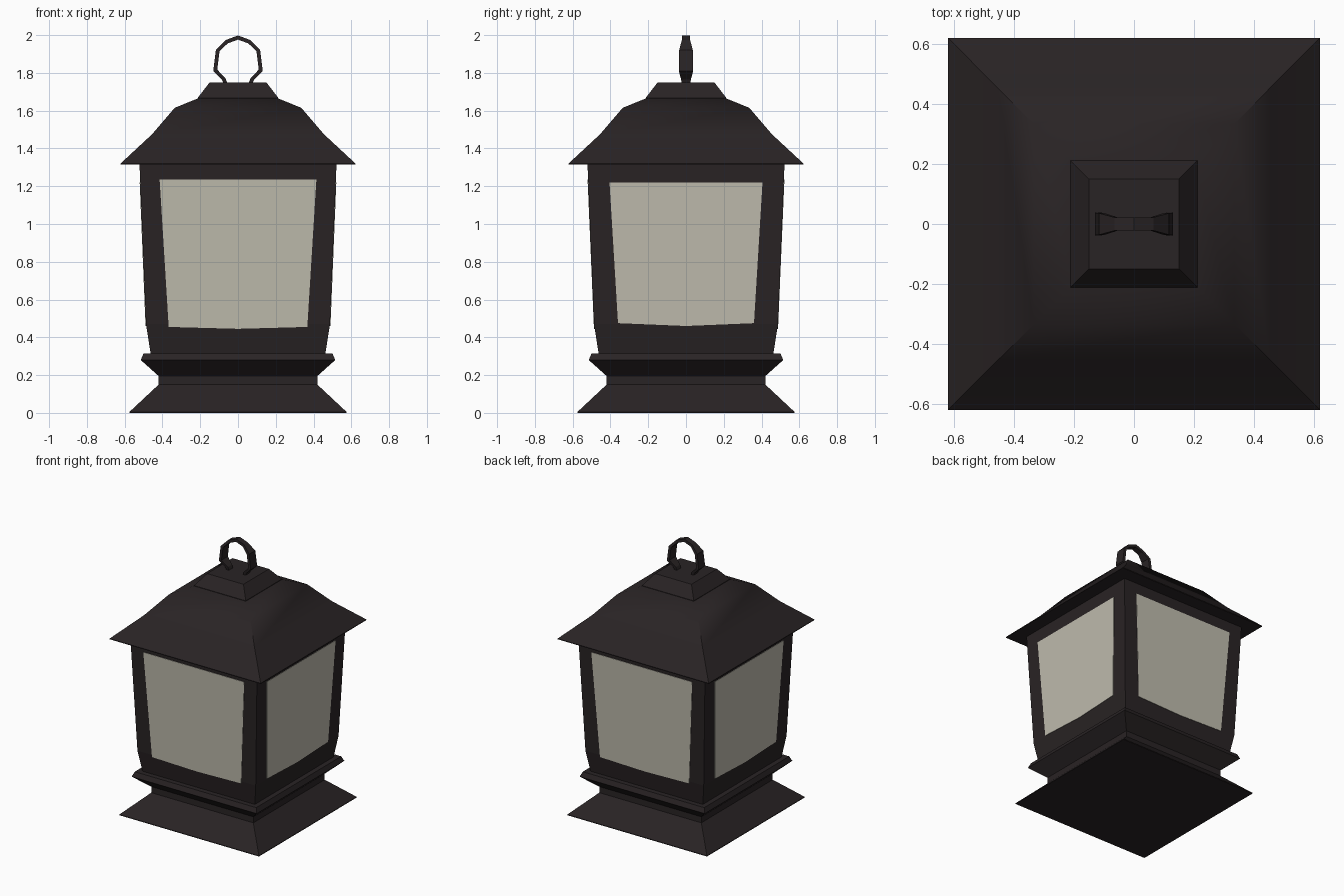
import bpy, bmesh, math
from mathutils import Matrix

if "Cube" in bpy.data.objects:
    bpy.data.objects.remove(bpy.data.objects["Cube"])


def material(name, rgb):
    m = bpy.data.materials.new(name)
    m.diffuse_color = (*rgb, 1)
    m.use_nodes = True
    m.node_tree.nodes["Principled BSDF"].inputs["Base Color"].default_value = m.diffuse_color
    return m


METAL = material("dark_metal", (0.022, 0.017, 0.018))
GLASS = material("frosted_glass", (0.52, 0.50, 0.42))


def finish(name, bm, mat):
    bmesh.ops.recalc_face_normals(bm, faces=bm.faces)
    me = bpy.data.meshes.new(name)
    bm.to_mesh(me)
    bm.free()
    me.materials.append(mat)
    ob = bpy.data.objects.new(name, me)
    bpy.context.collection.objects.link(ob)
    return ob


def skin(bm, rings, closed=False):
    """Bridge consecutive vertex rings; cap the ends unless closed."""
    n = len(rings[0])
    pairs = list(zip(rings, rings[1:]))
    if closed:
        pairs.append((rings[-1], rings[0]))
    for a, b in pairs:
        for i in range(n):
            j = (i + 1) % n
            bm.faces.new((a[i], a[j], b[j], b[i]))
    if not closed:
        bm.faces.new(rings[0])
        bm.faces.new(rings[-1])


def square_loft(name, profile):
    """Square cross-sections given as (half width, height)."""
    bm = bmesh.new()
    rings = [[bm.verts.new((sx * w, sy * w, z))
              for sx, sy in ((-1, -1), (1, -1), (1, 1), (-1, 1))]
             for w, z in profile]
    skin(bm, rings)
    return finish(name, bm, METAL)


# Stepped base, tapered housing, flared roof and its cap
square_loft("base", [(0.575, 0), (0.575, 0.005), (0.42, 0.15), (0.42, 0.195),
                     (0.515, 0.28), (0.50, 0.315)])
square_loft("housing", [(0.462, 0.31), (0.487, 0.47), (0.522, 1.33)])
roof = square_loft("roof", [(0.622, 1.315), (0.622, 1.32), (0.455, 1.475),
                            (0.335, 1.615), (0.205, 1.668)])
square_loft("roof_cap", [(0.213, 1.66), (0.213, 1.668), (0.15, 1.75)])

# Roof slopes blend smoothly, hips stay sharp
bpy.context.view_layer.objects.active = roof
roof.select_set(True)
bpy.ops.object.shade_smooth_by_angle(angle=math.radians(35))


# Glass panes, lying just proud of the tilted housing faces
def pane(name, top_w, top_z, low_w, low_z, mid_z, turn):
    bm = bmesh.new()
    outline = [(-top_w, top_z), (-low_w, low_z), (0, mid_z),
               (low_w, low_z), (top_w, top_z)]

    def face_y(z):
        if z < 0.47:
            return 0.487 - (0.47 - z) * 0.156
        return 0.487 + (z - 0.47) * 0.0407

    rings = [[bm.verts.new((x, -face_y(z) - off, z)) for x, z in outline]
             for off in (-0.01, 0.003)]
    skin(bm, rings)
    bm.transform(Matrix.Rotation(turn, 4, 'Z'))
    finish(name, bm, GLASS)


for i, side in enumerate(("front", "right", "back", "left")):
    dims = (0.415, 1.235, 0.367, 0.455, 0.445) if i % 2 == 0 else \
           (0.405, 1.22, 0.36, 0.475, 0.46)
    pane("pane_" + side, *dims, i * math.pi / 2)

# Carrying loop: flat band, broader at the sides (outer x, z, inner x, z, half depth)
half = [(0.0, 1.998, 0.0, 1.976, 0.021), (0.065, 1.974, 0.055, 1.956, 0.022),
        (0.117, 1.921, 0.098, 1.914, 0.036), (0.131, 1.81, 0.11, 1.817, 0.038),
        (0.085, 1.765, 0.066, 1.772, 0.026), (0.075, 1.74, 0.055, 1.74, 0.022)]
bm = bmesh.new()
path = [(-a, b, -c, d, e) for a, b, c, d, e in reversed(half[1:])] + half
loop = [[bm.verts.new(p) for p in ((ox, -d, oz), (ox, d, oz),
                                   (ix, d, iz), (ix, -d, iz))]
        for ox, oz, ix, iz, d in path]
skin(bm, loop)
finish("carrying_loop", bm, METAL)
